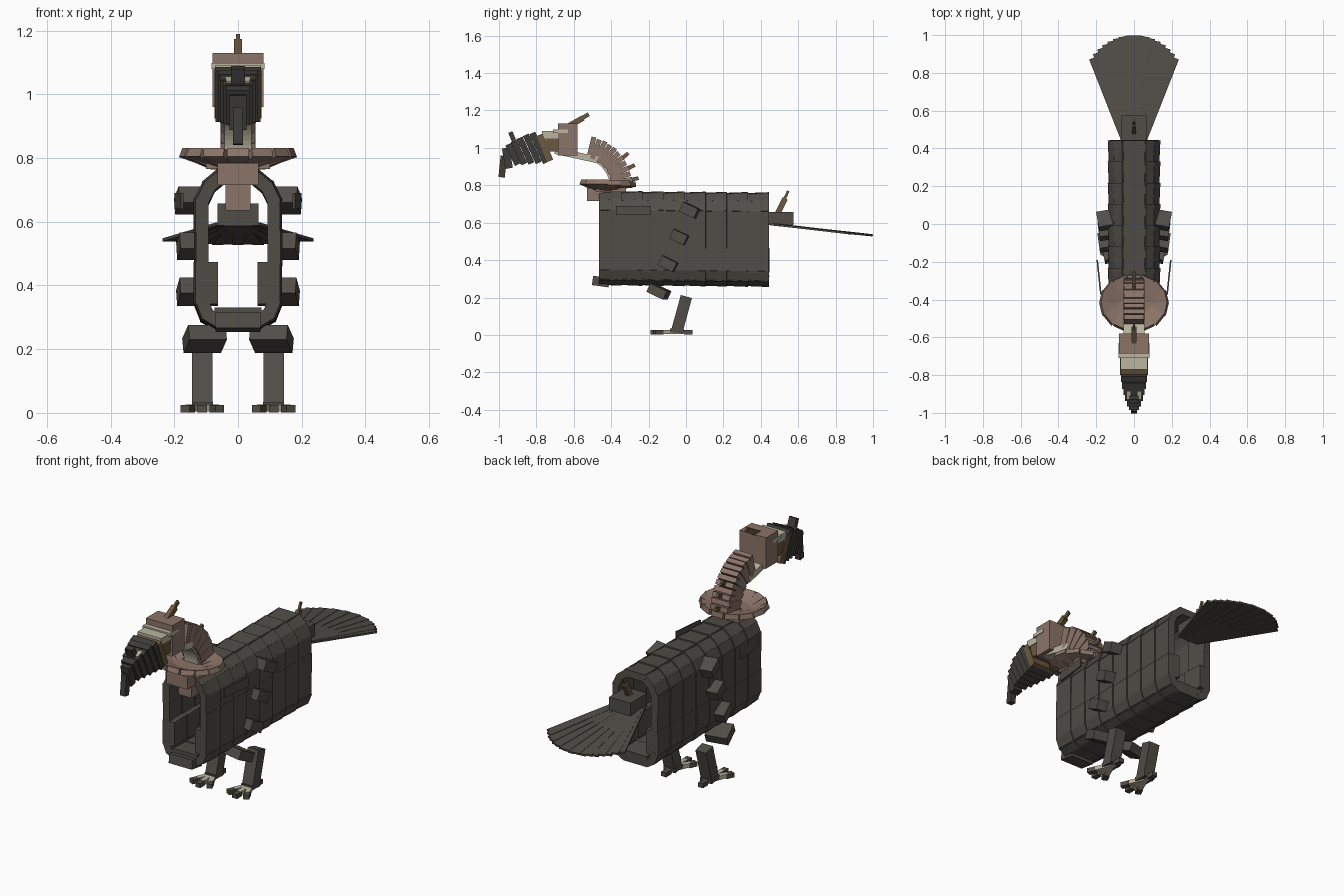
import bpy, bmesh, math
from mathutils import Matrix, Vector

if "Cube" in bpy.data.objects:
    bpy.data.objects.remove(bpy.data.objects["Cube"])

def material(name, rgb):
    m = bpy.data.materials.new(name)
    m.diffuse_color = (*rgb, 1)
    m.use_nodes = True
    m.node_tree.nodes["Principled BSDF"].inputs["Base Color"].default_value = m.diffuse_color
    return m

DARK = material("dark feather", (0.082, 0.074, 0.063))
BLACK = material("beak charcoal", (0.048, 0.045, 0.040))
SKIN = material("dusty pink skin", (0.26, 0.175, 0.14))
CREAM = material("cream", (0.50, 0.46, 0.35))
BROWN = material("quill brown", (0.15, 0.10, 0.05))

def rot(x=0, y=0, z=0):
    r = math.radians
    return (Matrix.Rotation(r(z), 4, 'Z') @ Matrix.Rotation(r(y), 4, 'Y')
            @ Matrix.Rotation(r(x), 4, 'X'))

def part(name, mat, boxes):
    """One object made of boxes: (centre, size, rotation matrix)."""
    bm = bmesh.new()
    for c, s, m in boxes:
        bmesh.ops.create_cube(bm, size=1, matrix=Matrix.Translation(c) @ m @ Matrix.Diagonal((*s, 1)))
    me = bpy.data.meshes.new(name)
    bm.to_mesh(me)
    bm.free()
    me.materials.append(mat)
    ob = bpy.data.objects.new(name, me)
    bpy.context.collection.objects.link(ob)
    return ob

def span(x0, x1, y0, y1, z0, z1):
    """Axis-aligned box given by its limits."""
    return (((x0+x1)/2, (y0+y1)/2, (z0+z1)/2), (x1-x0, y1-y0, z1-z0), rot())

def rod(a, b, w, h):
    """Box running from a to b in a plane of constant x."""
    a, b = Vector(a), Vector(b)
    d = b - a
    return ((a+b)/2, (w, d.length, h), rot(x=math.degrees(math.atan2(d.z, d.y))))

# Hollow body: rows of shingles round an open profile (x, z), thickness per edge
profile = [(0.07, 0.268), (0.115, 0.295), (0.135, 0.345), (0.135, 0.47),
           (0.135, 0.57), (0.135, 0.67), (0.108, 0.725), (0.06, 0.765)]
thick = [0.04, 0.04, 0.07, 0.04, 0.04, 0.04, 0.04]
edges = [(p, q, t) for p, q, t in zip(profile, profile[1:], thick)]
edges += [((-q[0], q[1]), (-p[0], p[1]), t) for p, q, t in edges]
edges += [((-0.07, 0.268), (0.07, 0.268), 0.06), ((0.06, 0.765), (-0.06, 0.765), 0.04)]
ROWS = 8
step = 0.9 / ROWS
shingles = []
for r in range(ROWS):
    y = -0.46 + step * (r + 0.5)
    for k, (p, q, t) in enumerate(edges):
        p, q = Vector((p[0], 0, p[1])), Vector((q[0], 0, q[1]))
        along = (q - p).normalized()
        out = Vector((along.z, 0, -along.x))
        m = Matrix((along, Vector((0, 1, 0)), -out)).transposed()
        if m.determinant() < 0:
            m = Matrix((-along, Vector((0, 1, 0)), -out)).transposed()
        m = m.to_4x4() @ rot(x=-3)
        c = (p + q) / 2 - out * (t / 2 - 0.001 * (k % 2)) + Vector((0, y, -0.001 * r))
        shingles.append((c, ((q - p).length + 0.006, step + 0.008, t), m))
part("body_shingles", DARK, shingles)
part("breast_lip", DARK, [((0, -0.455, 0.285), (0.14, 0.09, 0.05), rot(x=-8))])

# Wing stubs, side plates, legs and feet, mirrored left and right
for side, s in (("left", -1), ("right", 1)):
    part(side + "_wing_stubs", DARK, [
        ((s*0.150, 0.02, 0.667), (0.085, 0.09, 0.055), rot(x=-25, z=-10*s)),
        ((s*0.145, -0.035, 0.523), (0.085, 0.085, 0.055), rot(x=-25, z=-8*s)),
        ((s*0.145, -0.095, 0.38), (0.085, 0.09, 0.055), rot(x=-27, z=-8*s)),
        ((s*0.105, -0.145, 0.232), (0.12, 0.10, 0.05), rot(x=-25, z=-12*s))])
    part(side + "_side_plate", DARK, [((s*0.185, -0.282, 0.665), (0.008, 0.185, 0.05), rot(z=-6*s))])
    part(side + "_leg", DARK, [rod((s*0.112, 0.002, 0.205), (s*0.112, -0.05, 0.015), 0.065, 0.062)])
    toes, claws = [], []
    for ang, length in ((-24, 0.10), (0, 0.11), (24, 0.10), (180, 0.045)):
        a = math.radians(ang)
        d = Vector((math.sin(a), -math.cos(a), 0))
        o = Vector((s*0.112, -0.045, 0.016))
        toes.append((o + d*length/2, (0.026, length, 0.022), rot(z=ang)))
        claws.append((o + d*(length + 0.012) - Vector((0, 0, 0.003)), (0.03, 0.045, 0.024), rot(z=ang)))
    part(side + "_toes", CREAM, toes)
    part(side + "_claws", DARK, claws)
    part(side + "_foot", DARK, [span(s*0.112-0.033, s*0.112+0.033, -0.085, -0.01, 0.012, 0.034)])

# Tail: root block, fan of long feathers, quill
part("tail_root", DARK, [span(-0.065, 0.065, 0.43, 0.575, 0.588, 0.658)])
fan = []
N = 17
for i in range(N):
    u = 2 * i / (N - 1) - 1
    a = math.radians(-21.5 * u)
    r0, r1 = 0.14, 0.683 - 0.08 * u * u
    rm = (r0 + r1) / 2
    y = 0.317 + rm * math.cos(a)
    c = (-rm * math.sin(a), y, 0.593 - 0.108 * (y - 0.43) + 0.002 * (i % 2))
    fan.append((c, (0.036, r1 - r0, 0.010), rot(z=math.degrees(a)) @ rot(x=-6.2)))
part("tail_fan", DARK, fan)
part("tail_quill", BROWN, [rod((0, 0.49, 0.65), (0, 0.53, 0.73), 0.022, 0.03),
                           rod((0, 0.52, 0.71), (0, 0.547, 0.77), 0.01, 0.014)])

# Collar ruff: ring of plates rising outward
ruff = []
for i in range(14):
    a = 2 * math.pi * (i + 0.5) / 14
    c = (0.125 * math.cos(a), -0.418 + 0.095 * math.sin(a), 0.798)
    tilt = 22 - 14 * max(0, math.sin(a))
    ruff.append((c, (0.11, 0.07, 0.028), rot(z=math.degrees(a)) @ rot(y=-tilt)))
part("collar_ruff", SKIN, ruff)
part("neck_base", SKIN, [span(-0.10, 0.10, -0.48, -0.32, 0.765, 0.80),
                         span(-0.065, 0.065, -0.53, -0.45, 0.715, 0.785),
                         span(-0.04, 0.04, -0.46, -0.38, 0.635, 0.78)])

# Arched neck: fan of slices with quills on the outer edge
cy, cz = -0.56, 0.79
slices, quills, throat = [], [], []
for i in range(12):
    deg = 2 + i * 6.7
    a = math.radians(deg)
    d = Vector((0, math.cos(a), math.sin(a)))
    o = Vector((0, cy, cz))
    slices.append((o + d * (0.217 + 0.004 * (i % 2)), (0.11 - 0.006 * (i % 2), 0.11, 0.026), rot(x=deg)))
    if i in (1, 3, 5):
        quills.append((o + d * 0.285, (0.014, 0.05, 0.02), rot(x=deg + 4)))
    throat.append((o + d * 0.163, (0.085, 0.02, 0.024), rot(x=deg)))
part("neck_slices", SKIN, slices)
part("neck_quills", BROWN, quills)
part("throat", CREAM, throat + [rod((0, -0.70, 0.985), (0, -0.47, 0.935), 0.11, 0.035)])

# Head
part("head", SKIN, [span(-0.08, 0.08, -0.685, -0.58, 0.96, 1.13)])
part("brow", CREAM, [span(-0.072, 0.072, -0.77, -0.67, 1.05, 1.09),
                     span(-0.083, 0.083, -0.71, -0.63, 1.08, 1.098)])
part("cheek", BROWN, [span(-0.068, 0.068, -0.75, -0.66, 0.98, 1.06),
                      ((0, -0.755, 1.0), (0.146, 0.035, 0.15), rot(x=22))])
part("crest", BROWN, [rod((0, -0.63, 1.115), (0, -0.55, 1.16), 0.026, 0.03),
                      rod((0, -0.57, 1.15), (0, -0.52, 1.18), 0.012, 0.022)])

# Beak: tilted slabs shrinking toward a hooked tip
beak = []
for y, z, w, h in ((-0.785, 1.0, 0.14, 0.175), (-0.822, 0.995, 0.126, 0.165),
                   (-0.858, 0.985, 0.112, 0.15), (-0.893, 0.975, 0.094, 0.135),
                   (-0.925, 0.965, 0.074, 0.12)):
    beak.append(((0, y, z), (w, 0.034, h), rot(x=25)))
part("beak", BLACK, beak)
part("beak_hook", BLACK, [((0, -0.955, 0.945), (0.052, 0.04, 0.11), rot(x=10)),
                          ((0, -0.98, 0.90), (0.032, 0.034, 0.115), rot(x=-6))])
part("beak_bump", BLACK, [((0, -0.925, 1.05), (0.045, 0.024, 0.075), rot(x=22))])
part("nostril_plates", CREAM, [((s*0.028, -0.895, 1.03), (0.02, 0.05, 0.04), rot(x=20)) for s in (-1, 1)])
